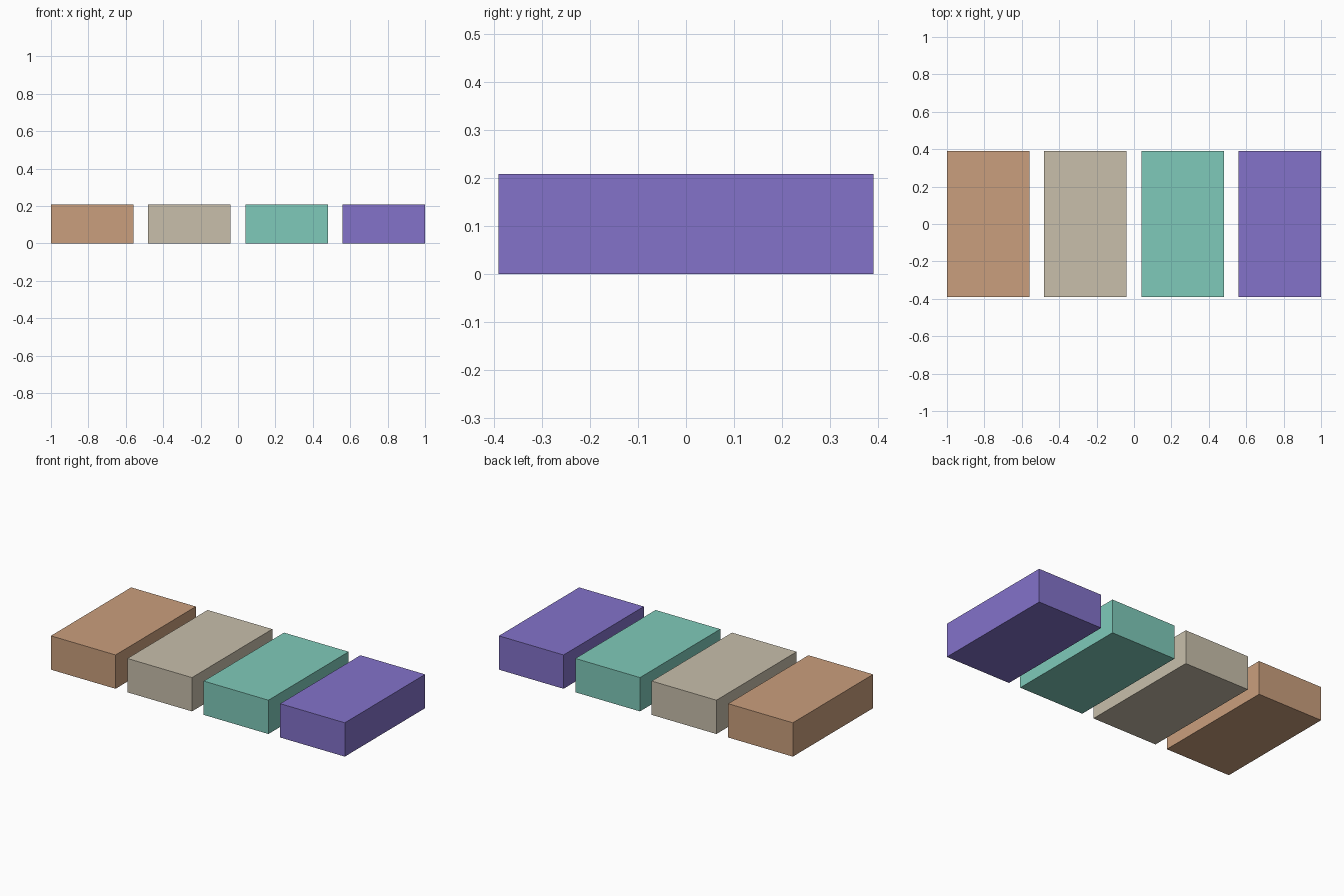
import bpy

if "Cube" in bpy.data.objects:
    bpy.data.objects.remove(bpy.data.objects["Cube"])

WIDTH, DEPTH, HEIGHT = 0.44, 0.78, 0.208
PITCH = 0.52


def linear(c):
    c /= 255
    return c / 12.92 if c <= 0.04045 else ((c + 0.055) / 1.055) ** 2.4


def block(name, x, rgb):
    bpy.ops.mesh.primitive_cube_add(size=1, location=(x, 0, HEIGHT / 2))
    ob = bpy.context.object
    ob.name = name
    ob.scale = (WIDTH, DEPTH, HEIGHT)
    bpy.ops.object.transform_apply(location=False, rotation=False, scale=True)
    mat = bpy.data.materials.new(name.split("_")[0])
    mat.diffuse_color = [linear(c) for c in rgb] + [1]
    mat.use_nodes = True
    mat.node_tree.nodes["Principled BSDF"].inputs["Base Color"].default_value = mat.diffuse_color
    ob.data.materials.append(mat)


# Row of four equal blocks, left to right
blocks = [
    ("tan_block", (202, 159, 125)),
    ("beige_block", (200, 191, 171)),
    ("teal_block", (127, 202, 186)),
    ("purple_block", (131, 114, 202)),
]
for i, (name, rgb) in enumerate(blocks):
    block(name, (i - 1.5) * PITCH, rgb)
